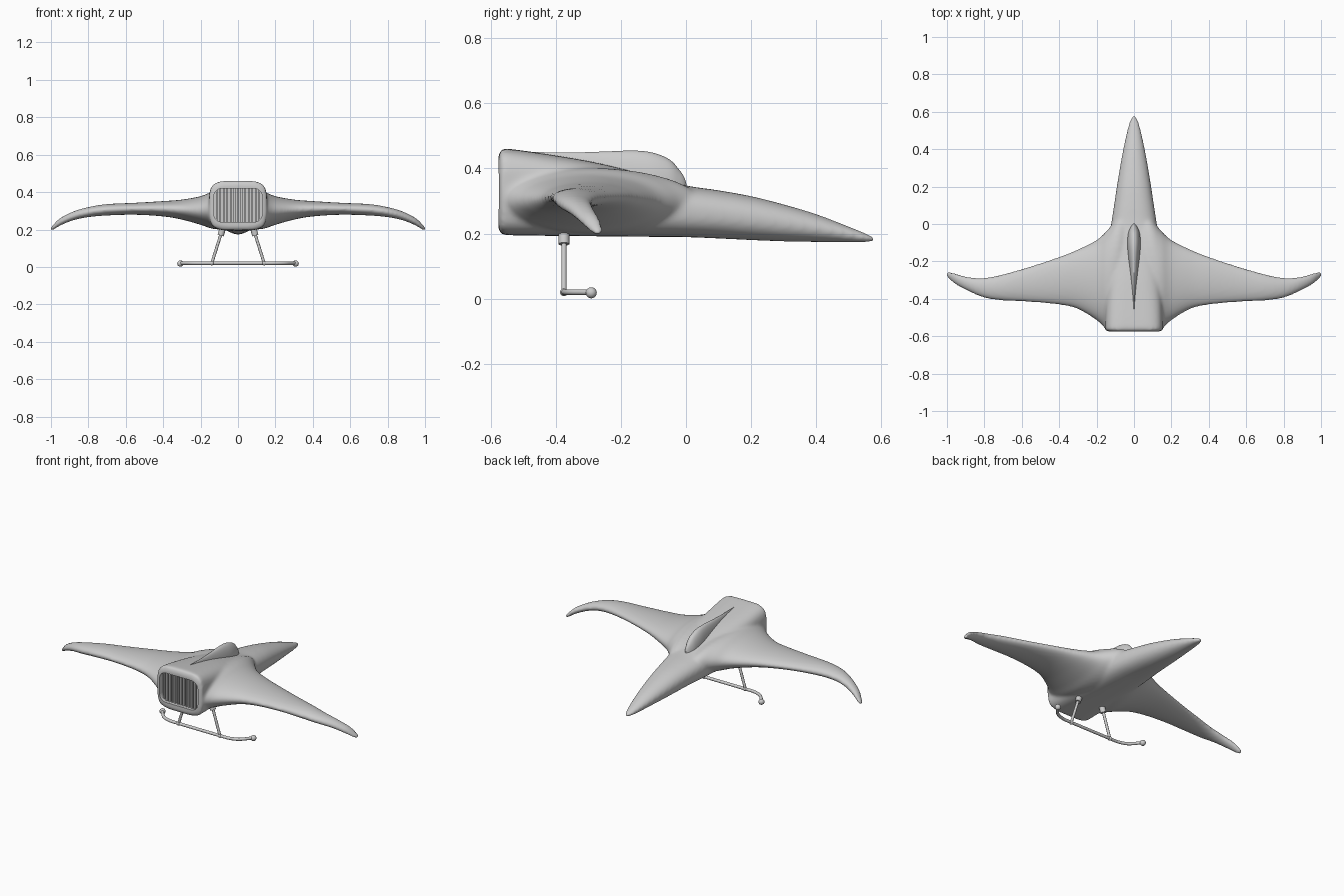
import bpy, bmesh, math
from mathutils import Vector

if "Cube" in bpy.data.objects:
    bpy.data.objects.remove(bpy.data.objects["Cube"])


def catmull(rows, k=5):
    """Resample table rows along a smooth curve."""
    out = []
    for i in range(len(rows) - 1):
        p0, p1 = rows[max(i - 1, 0)], rows[i]
        p2, p3 = rows[i + 1], rows[min(i + 2, len(rows) - 1)]
        for s in range(k):
            t = s / k
            out.append([0.5 * (2 * b + (c - a) * t + (2 * a - 5 * b + 4 * c - d) * t * t
                               + (3 * b - a - 3 * c + d) * t ** 3)
                        for a, b, c, d in zip(p0, p1, p2, p3)])
    return out + [list(rows[-1])]


def loft(bm, rows, axis, n=40):
    """Skin superellipse sections: (position, side min, side max, z min, z max, exponent)."""
    rings = []
    for p, a, b, z0, z1, e in rows:
        ring = []
        for i in range(n):
            t = 2 * math.pi * i / n
            c, s = math.cos(t), math.sin(t)
            u = (a + b) / 2 + (b - a) / 2 * math.copysign(abs(c) ** (2 / e), c)
            z = (z0 + z1) / 2 + (z1 - z0) / 2 * math.copysign(abs(s) ** (2 / e), s)
            ring.append(bm.verts.new((p, u, z) if axis == 'X' else (u, p, z)))
        rings.append(ring)
    for r, q in zip(rings, rings[1:]):
        for i in range(n):
            j = (i + 1) % n
            bm.faces.new((r[i], r[j], q[j], q[i]))
    bm.faces.new(rings[0])
    bm.faces.new(rings[-1])


def finish(name, bm, angle=40):
    bmesh.ops.recalc_face_normals(bm, faces=bm.faces)
    me = bpy.data.meshes.new(name)
    bm.to_mesh(me)
    bm.free()
    ob = bpy.data.objects.new(name, me)
    bpy.context.collection.objects.link(ob)
    bpy.ops.object.select_all(action='DESELECT')
    ob.select_set(True)
    bpy.context.view_layer.objects.active = ob
    if angle:
        bpy.ops.object.shade_smooth_by_angle(angle=math.radians(angle))
    return ob


def rod(name, p, q, r):
    p, q = Vector(p), Vector(q)
    bm = bmesh.new()
    bmesh.ops.create_cone(bm, cap_ends=True, segments=16, radius1=r, radius2=r, depth=(q - p).length)
    ob = finish(name, bm)
    ob.rotation_mode = 'QUATERNION'
    ob.rotation_quaternion = (q - p).to_track_quat('Z', 'Y')
    ob.location = (p + q) / 2
    return ob


def ball(name, p, r):
    bm = bmesh.new()
    bmesh.ops.create_uvsphere(bm, u_segments=16, v_segments=10, radius=r)
    ob = finish(name, bm, 60)
    ob.location = p


def box(name, centre, size, angle=0):
    bm = bmesh.new()
    bmesh.ops.create_cube(bm, size=1)
    bmesh.ops.scale(bm, vec=size, verts=bm.verts)
    bmesh.ops.translate(bm, vec=centre, verts=bm.verts)
    return finish(name, bm, angle)


# fuselage: y, half width, bottom, top, exponent
fuselage = [(-.576, .132, .215, .440, 4.5), (-.568, .147, .201, .454, 4.5), (-.54, .155, .195, .460, 4.2),
            (-.30, .150, .192, .423, 3.2), (-.10, .135, .190, .375, 2.7), (0, .122, .189, .348, 2.5),
            (.10, .107, .185, .333, 2.3), (.20, .092, .180, .315, 2.2), (.30, .076, .176, .290, 2.1),
            (.40, .058, .174, .260, 2), (.50, .037, .173, .222, 2), (.55, .023, .173, .202, 2),
            (.578, .008, .176, .190, 2)]
# wing: x, leading edge y, trailing edge y, bottom, top
wing = [(0, .06, -.55, .21, .36), (.08, .04, -.56, .200, .395), (.14, -.03, -.565, .205, .400),
        (.20, -.085, -.515, .225, .378), (.30, -.135, -.455, .253, .360), (.40, -.175, -.432, .270, .352),
        (.55, -.225, -.418, .279, .343), (.70, -.268, -.410, .275, .336), (.80, -.287, -.395, .266, .320),
        (.88, -.284, -.362, .249, .297), (.95, -.265, -.326, .221, .262), (.985, -.255, -.298, .199, .230),
        (1.004, -.258, -.280, .193, .208)]

# body: fuselage and wings fused into one smooth skin
bm = bmesh.new()
loft(bm, catmull([(y, -w, w, b, t, e) for y, w, b, t, e in fuselage]), 'Y')
span = [(-x, te, le, b, t, 2) for x, le, te, b, t in reversed(wing[1:])]
span += [(x, te, le, b, t, 2) for x, le, te, b, t in wing]
loft(bm, catmull(span), 'X')
body = finish("body", bm)
rm = body.modifiers.new("fuse", 'REMESH')
rm.mode = 'VOXEL'
rm.voxel_size = 0.008
rm.use_smooth_shade = True
sm = body.modifiers.new("blend", 'SMOOTH')
sm.factor = 0.5
sm.iterations = 12

# rounded rectangular opening in the front
cutter = box("opening_cutter", (0, -.58, .33), (.26, .14, .18))
bm = bmesh.new()
bm.from_mesh(cutter.data)
edges = [e for e in bm.edges if abs((e.verts[0].co - e.verts[1].co).normalized().y) > .9]
bmesh.ops.bevel(bm, geom=edges, offset=.045, segments=8, profile=.5, affect='EDGES')
bm.to_mesh(cutter.data)
bm.free()
cutter.hide_render = True
cutter.hide_viewport = False
cutter.display_type = 'WIRE'
cut = body.modifiers.new("opening", 'BOOLEAN')
cut.operation = 'DIFFERENCE'
cut.solver = 'EXACT'
cut.object = cutter

# vertical slats in the opening
for i in range(13):
    x = -.114 + .019 * i
    h = .19 if abs(x) < .1 else .17
    box(f"slat_{i + 1}", (x, -.538, .33), (.009, .04, h))

# teardrop dorsal fin: y, half width, top
fin = [(.003, .003, .345), (-.005, .012, .372), (-.02, .021, .395), (-.05, .031, .427), (-.10, .036, .448),
       (-.16, .033, .455), (-.25, .025, .452), (-.35, .016, .449), (-.45, .007, .450), (-.50, .002, .449)]
bm = bmesh.new()
loft(bm, catmull([(y, -w, w, .27, t, 2) for y, w, t in fin]), 'Y', 32)
finish("dorsal_fin", bm)

# landing gear: struts, sockets, joints and skid ends
for s, side in ((-1, "left"), (1, "right")):
    rod(f"{side}_strut", (s * .082, -.375, .205), (s * .14, -.375, .02), .008)
    rod(f"{side}_socket", (s * .081, -.375, .208), (s * .093, -.375, .168), .017)
    ball(f"{side}_joint", (s * .14, -.375, .02), .012)
    ball(f"{side}_skid_end", (s * .308, -.291, .018), .017)

# skid bar curving backwards at both ends
half = [(.14, -.375), (.20, -.373), (.25, -.356), (.282, -.325), (.308, -.291)]
path = catmull([(-x, y) for x, y in reversed(half)] + half, 4)
cu = bpy.data.curves.new("skid_bar", 'CURVE')
cu.dimensions = '3D'
cu.bevel_depth = .009
cu.bevel_resolution = 3
cu.use_fill_caps = True
sp = cu.splines.new('POLY')
sp.points.add(len(path) - 1)
for pt, (x, y) in zip(sp.points, path):
    pt.co = (x, y, .02, 1)
sp.use_smooth = True
bpy.context.collection.objects.link(bpy.data.objects.new("skid_bar", cu))
